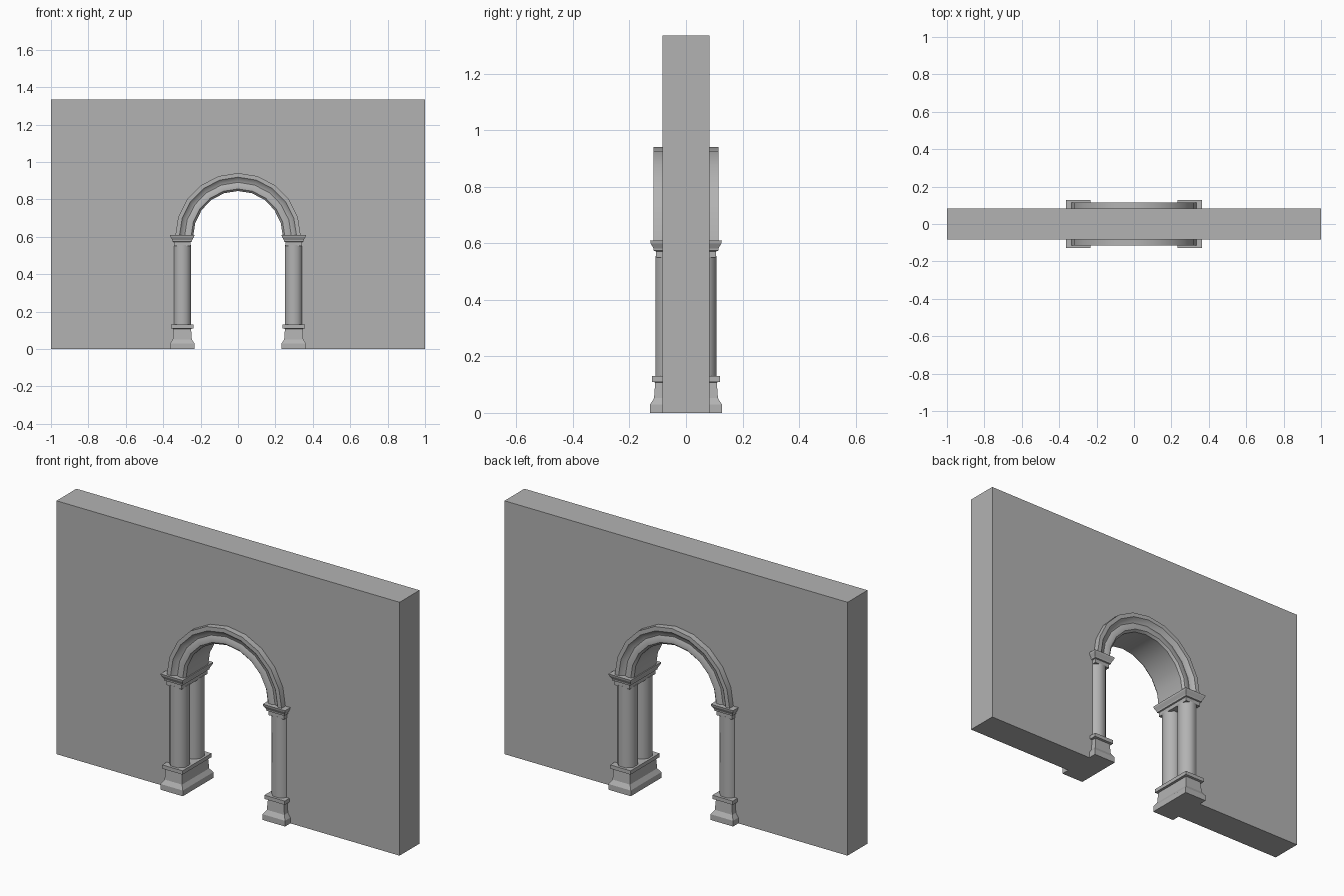
import bpy, bmesh, math
from mathutils import Matrix

if "Cube" in bpy.data.objects:
    bpy.data.objects.remove(bpy.data.objects["Cube"])

stone = bpy.data.materials.new("grey stone")
stone.use_nodes = True
GREY = (0.45, 0.45, 0.45, 1)
stone.diffuse_color = GREY
stone.node_tree.nodes["Principled BSDF"].inputs["Base Color"].default_value = GREY

PIER_X = 0.298      # centre line of each pier
SPRING = 0.6        # height where the arch starts
HALF_WALL = 0.083


def finish(name, bm, angle=None):
    bmesh.ops.recalc_face_normals(bm, faces=bm.faces)
    mesh = bpy.data.meshes.new(name)
    bm.to_mesh(mesh)
    bm.free()
    obj = bpy.data.objects.new(name, mesh)
    bpy.context.collection.objects.link(obj)
    mesh.materials.append(stone)
    if angle:
        bpy.ops.object.select_all(action='DESELECT')
        obj.select_set(True)
        bpy.context.view_layer.objects.active = obj
        bpy.ops.object.shade_smooth_by_angle(angle=math.radians(angle))
    return obj


def loft(bm, rings, closed=False):
    """Join rings of points with quads; cap the two ends when asked."""
    rows = [[bm.verts.new(p) for p in ring] for ring in rings]
    n = len(rows[0])
    for a, b in zip(rows, rows[1:]):
        for i in range(n):
            bm.faces.new((a[i], a[(i + 1) % n], b[(i + 1) % n], b[i]))
    if closed:
        bm.faces.new(rows[0])
        bm.faces.new(rows[-1])


def arch_point(angle, inset):
    """Point on the arch line, slightly pointed at the crown."""
    return (0.336 - inset) * math.cos(angle), SPRING + (0.341 - inset) * math.sin(angle)


STEPS = 10
ANGLES = [math.pi * i / STEPS for i in range(STEPS + 1)]

# Wall with the arched doorway left out of its outline
outline = [(1, 0), (1, 1.335), (-1, 1.335), (-1, 0), (-PIER_X, 0)]
outline += [arch_point(a, 0.04) for a in reversed(ANGLES)]
outline += [(PIER_X, 0)]
bm = bmesh.new()
loft(bm, [[(x, y, z) for x, z in outline] for y in (-HALF_WALL, HALF_WALL)], closed=True)
finish("wall", bm)

# Arch moulding: raised outer fillet, cove, inner bead and plain soffit
half = [(0, 0.115), (0.022, 0.115), (0.034, 0.103), (0.05, 0.098),
        (0.068, 0.105), (0.085, 0.104), (0.096, 0.092)]
section = [(t, -y) for t, y in half] + [(t, y) for t, y in reversed(half)]
bm = bmesh.new()
rings = []
for a in ANGLES:
    ring = []
    for t, y in section:
        x, z = arch_point(a, t)
        ring.append((x, y, z))
    rings.append(ring)
loft(bm, rings, closed=True)
finish("arch_moulding", bm, 35)


def moulded_block(name, cx, profile):
    """Rectangular block whose sides follow a profile of (inset, height)."""
    bm = bmesh.new()
    rings = []
    for inset, z in profile:
        w, d = 0.065 - inset, 0.127 - inset
        rings.append([(cx + sx * w, sy * d, z)
                      for sx, sy in ((-1, -1), (1, -1), (1, 1), (-1, 1))])
    loft(bm, rings, closed=True)
    finish(name, bm)


BASE = [(0, 0), (0, 0.03), (0.014, 0.052), (0.018, 0.108),
        (0.006, 0.11), (0.006, 0.13)]
CAPITAL = [(0.02, 0.55), (0.02, 0.572), (0.013, 0.574), (0.012, 0.582),
           (0.002, 0.6), (0, 0.61)]

for side, sx in (("left", 1), ("right", -1)):
    cx = sx * PIER_X
    moulded_block(side + "_base", cx, BASE)
    moulded_block(side + "_capital", cx, CAPITAL)
    # Eight-sided columns, one at the front and one at the back of each pier
    for end, sy in (("front", -1), ("back", 1)):
        bm = bmesh.new()
        spot = (Matrix.Translation((cx, sy * 0.06, 0.34))
                @ Matrix.Rotation(math.pi / 8, 4, 'Z'))
        bmesh.ops.create_cone(bm, cap_ends=True, segments=8, radius1=0.0514,
                              radius2=0.0514, depth=0.43, matrix=spot)
        finish(f"{side}_{end}_column", bm, 50)
